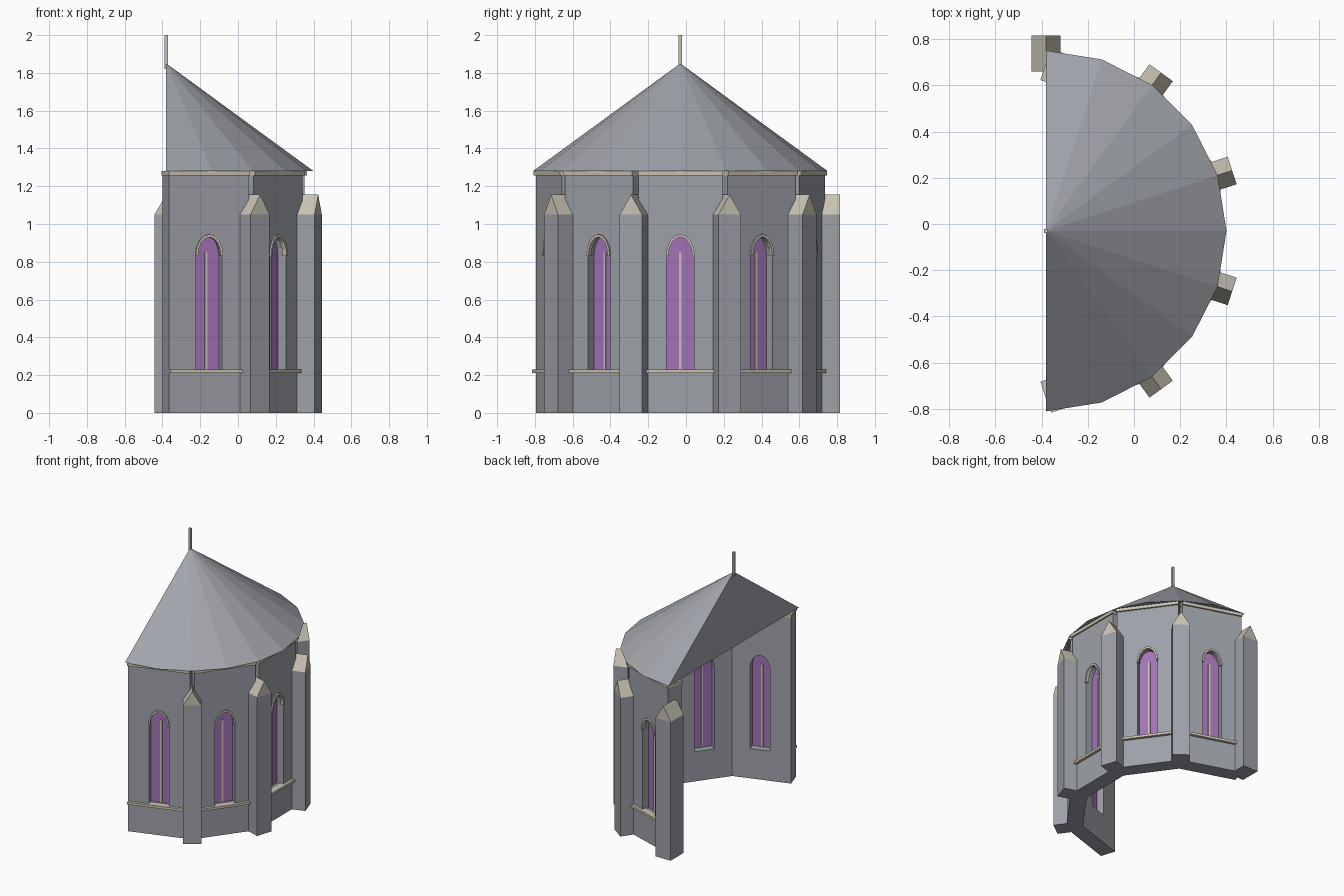
import bpy
import bmesh
from math import sin, cos, pi, radians
from mathutils import Matrix

cube = bpy.data.objects.get("Cube")
if cube:
    bpy.data.objects.remove(cube, do_unlink=True)

CX, CY = -0.38, -0.03            # centre of the half ring of walls
WALL_IN, WALL_OUT = 0.617, 0.732
HALF = 0.222                     # half width of a wall panel
EAVE, APEX = 1.28, 1.85
SILL, SPRING = 0.225, 0.83       # window bottom and start of the arch
WIN, RISE = 0.0725, 0.112        # window half width and arch height


def material(name, rgb):
    m = bpy.data.materials.new(name)
    m.use_nodes = True
    m.diffuse_color = (*rgb, 1)
    m.node_tree.nodes["Principled BSDF"].inputs["Base Color"].default_value = (*rgb, 1)
    return m


STONE = material("grey stone", (0.34, 0.355, 0.39))
SLATE = material("grey slate", (0.36, 0.375, 0.41))
TRIM = material("pale trim", (0.58, 0.54, 0.45))
GLASS = material("purple glass", (0.36, 0.17, 0.47))


def add_object(name, mesh, mat):
    mesh.name = name
    mesh.materials.clear()
    mesh.materials.append(mat)
    obj = bpy.data.objects.new(name, mesh)
    bpy.context.collection.objects.link(obj)
    return obj


def rect(half, z0, z1):
    return [(-half, z0), (half, z0), (half, z1), (-half, z1)]


def arch(half, rise, z=SPRING, steps=8):
    return [(half * cos(pi * i / steps), z + rise * sin(pi * i / steps))
            for i in range(steps + 1)]


def plate(name, outlines, r0, r1, angle, mat):
    """Extrude upright outlines (later ones are holes) from radius r0 to r1."""
    curve = bpy.data.curves.new(name, 'CURVE')
    curve.dimensions = '2D'
    curve.fill_mode = 'BOTH'
    curve.extrude = (r1 - r0) / 2
    for pts in outlines:
        spline = curve.splines.new('POLY')
        spline.points.add(len(pts) - 1)
        for p, (x, z) in zip(spline.points, pts):
            p.co = (x, z, 0, 1)
        spline.use_cyclic_u = True
    temp = bpy.data.objects.new(name + "_curve", curve)
    mesh = bpy.data.meshes.new_from_object(temp)
    bpy.data.objects.remove(temp)
    bpy.data.curves.remove(curve)

    a, r = radians(angle), (r0 + r1) / 2
    place = Matrix(((-sin(a), 0, cos(a), CX + r * cos(a)),
                    (cos(a), 0, sin(a), CY + r * sin(a)),
                    (0, 1, 0, 0),
                    (0, 0, 0, 1)))
    bm = bmesh.new()
    bm.from_mesh(mesh)
    bmesh.ops.remove_doubles(bm, verts=bm.verts, dist=1e-5)
    bmesh.ops.transform(bm, matrix=place, verts=bm.verts)
    bmesh.ops.recalc_face_normals(bm, faces=bm.faces)
    for f in bm.faces:
        f.smooth = False
    bm.to_mesh(mesh)
    bm.free()
    return add_object(name, mesh, mat)


# Five wall panels, each with its window, sill and cornice
opening = [(-WIN, SILL), (WIN, SILL)] + arch(WIN, RISE)
hood = arch(WIN + 0.004, RISE + 0.004) + arch(WIN - 0.009, RISE - 0.011)[::-1]
for i, angle in enumerate(range(-72, 73, 36), 1):
    plate(f"wall_panel_{i}", [rect(HALF, 0, EAVE - 0.01), opening],
          WALL_IN, WALL_OUT, angle, STONE)
    plate(f"window_glass_{i}", [opening], 0.671, 0.678, angle, GLASS)
    plate(f"window_mullion_{i}", [rect(0.007, SILL, 0.85)], 0.666, 0.684, angle, TRIM)
    plate(f"window_arch_{i}", [hood], 0.715, WALL_OUT + 0.01, angle, TRIM)
    plate(f"window_sill_{i}", [rect(HALF, 0.212, 0.23)], 0.70, 0.754, angle, TRIM)
    plate(f"cornice_{i}", [rect(HALF + 0.003, 1.257, EAVE)],
          WALL_IN - 0.004, WALL_OUT + 0.012, angle, TRIM)

# Buttresses at the corners with gabled caps; the front end stays open
for i, angle in enumerate(range(-54, 91, 36), 1):
    plate(f"buttress_{i}", [rect(0.0625, 0, 1.05)], 0.69, 0.846, angle, STONE)
    plate(f"buttress_cap_{i}", [[(-0.0625, 1.05), (0.0625, 1.05), (0, 1.155)]],
          0.69, 0.846, angle, TRIM)

# Half cone roof closed by a flat back and underside
bm = bmesh.new()
rim = [bm.verts.new((CX + 0.78 * cos(radians(t)), CY + 0.78 * sin(radians(t)), EAVE))
       for t in range(-90, 91, 18)]
apex = bm.verts.new((CX, CY, APEX))
for a, b in zip(rim, rim[1:] + rim[:1]):
    bm.faces.new((a, b, apex))
bm.faces.new(rim[::-1])
bmesh.ops.recalc_face_normals(bm, faces=bm.faces)
mesh = bpy.data.meshes.new("roof")
bm.to_mesh(mesh)
bm.free()
add_object("roof", mesh, SLATE)

# Finial rod on the apex
plate("finial", [rect(0.009, APEX - 0.03, 2.0)], -0.009, 0.009, 0, TRIM)
